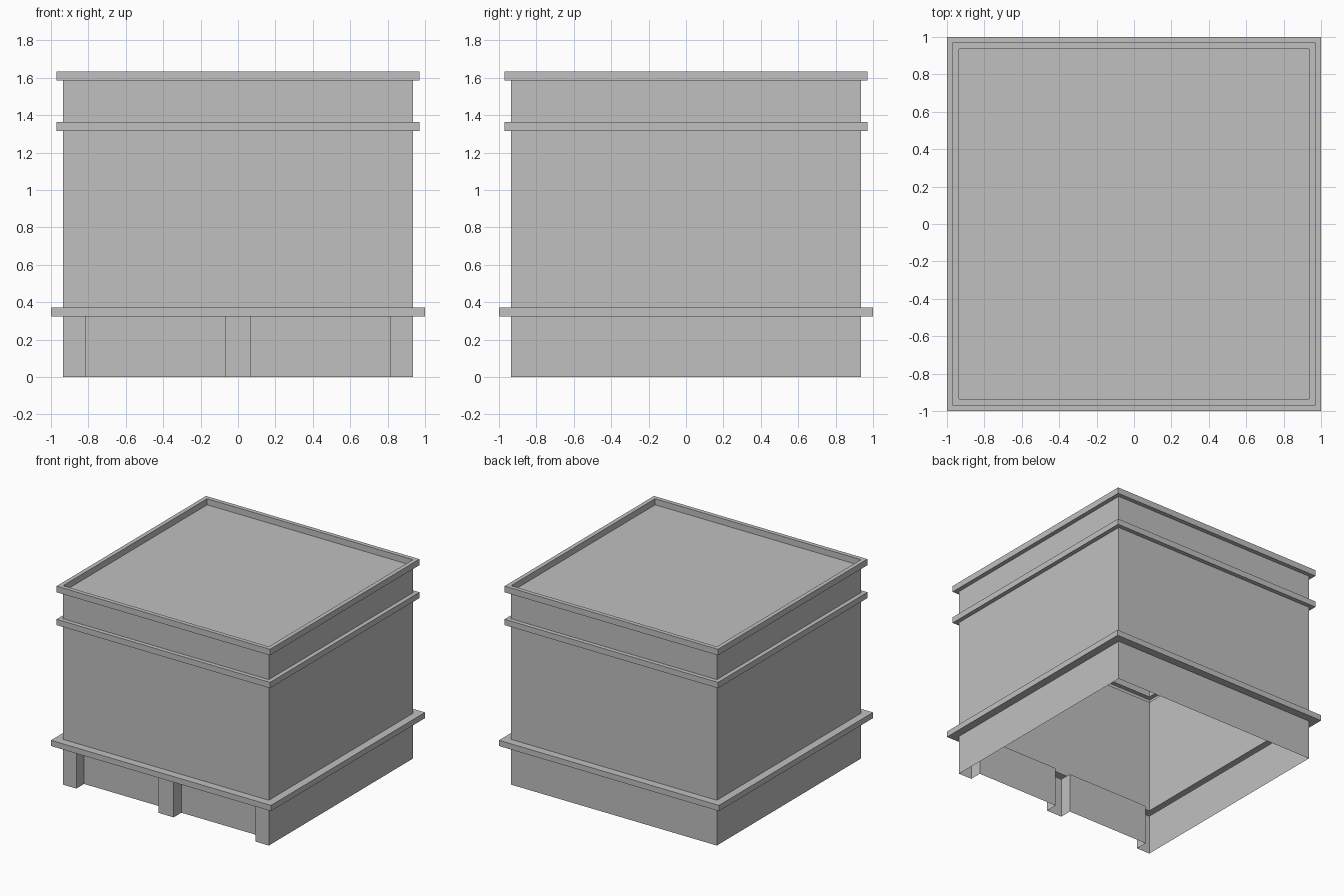
import bpy
import bmesh

if "Cube" in bpy.data.objects:
    bpy.data.objects.remove(bpy.data.objects["Cube"], do_unlink=True)

WALL, LEDGE, RIM = 0.935, 1.0, 0.97       # half widths
LEDGE_Z, LEDGE_TOP = 0.325, 0.372
BAND_Z, BAND_TOP = 1.315, 1.363
ROOF_Z, RIM_TOP = 1.585, 1.635
POST_IN, MID, RECESS = 0.815, 0.07, -0.835

grey = bpy.data.materials.new("plain_grey")
grey.use_nodes = True
colour = (0.53, 0.53, 0.53, 1)
grey.diffuse_color = colour
for node in grey.node_tree.nodes:
    if node.type == "BSDF_PRINCIPLED":
        node.inputs["Base Color"].default_value = colour


def finish(name, bm):
    mesh = bpy.data.meshes.new(name)
    bm.to_mesh(mesh)
    bm.free()
    mesh.materials.append(grey)
    obj = bpy.data.objects.new(name, mesh)
    bpy.context.collection.objects.link(obj)
    return obj


def loft(name, rings, cap=False):
    """Skin between closed counter-clockwise rings of points."""
    bm = bmesh.new()
    loops = [[bm.verts.new(p) for p in ring] for ring in rings]
    for low, high in zip(loops, loops[1:]):
        n = len(low)
        for i in range(n):
            j = (i + 1) % n
            bm.faces.new((low[i], low[j], high[j], high[i]))
    if cap:
        bm.faces.new(loops[-1])
    return finish(name, bm)


def square(r, z):
    return [(-r, -r, z), (r, -r, z), (r, r, z), (-r, r, z)]


def sweep(name, profile, cap=False):
    return loft(name, [square(r, z) for r, z in profile], cap)


# Ground floor: thin wall with recessed bays between three front posts
half = [(MID, -WALL), (MID, RECESS), (POST_IN, RECESS),
        (POST_IN, -WALL), (WALL, -WALL), (WALL, WALL)]
outline = half + [(-x, y) for x, y in reversed(half)]
loft("ground_floor_wall", [[(x, y, z) for x, y in outline] for z in (0, LEDGE_Z)])

# Ceilings of the two recessed bays
bm = bmesh.new()
for x0, x1 in ((MID, POST_IN), (-POST_IN, -MID)):
    corners = [(x0, -WALL), (x0, RECESS), (x1, RECESS), (x1, -WALL)]
    bm.faces.new([bm.verts.new((x, y, LEDGE_Z)) for x, y in corners])
finish("bay_ceilings", bm)

# Projecting ledges and the walls between them
sweep("lower_ledge", [(WALL, LEDGE_Z), (LEDGE, LEDGE_Z), (LEDGE, LEDGE_TOP), (WALL, LEDGE_TOP)])
sweep("main_wall", [(WALL, LEDGE_TOP), (WALL, BAND_Z)])
sweep("upper_ledge", [(WALL, BAND_Z), (RIM, BAND_Z), (RIM, BAND_TOP), (WALL, BAND_TOP)])
sweep("parapet_wall", [(WALL, BAND_TOP), (WALL, ROOF_Z)])

# Roof rim with the sunken flat roof inside it
sweep("roof_rim", [(WALL, ROOF_Z), (RIM, ROOF_Z), (RIM, RIM_TOP), (WALL, RIM_TOP), (WALL, ROOF_Z)])
sweep("flat_roof", [(WALL, ROOF_Z)], cap=True)
